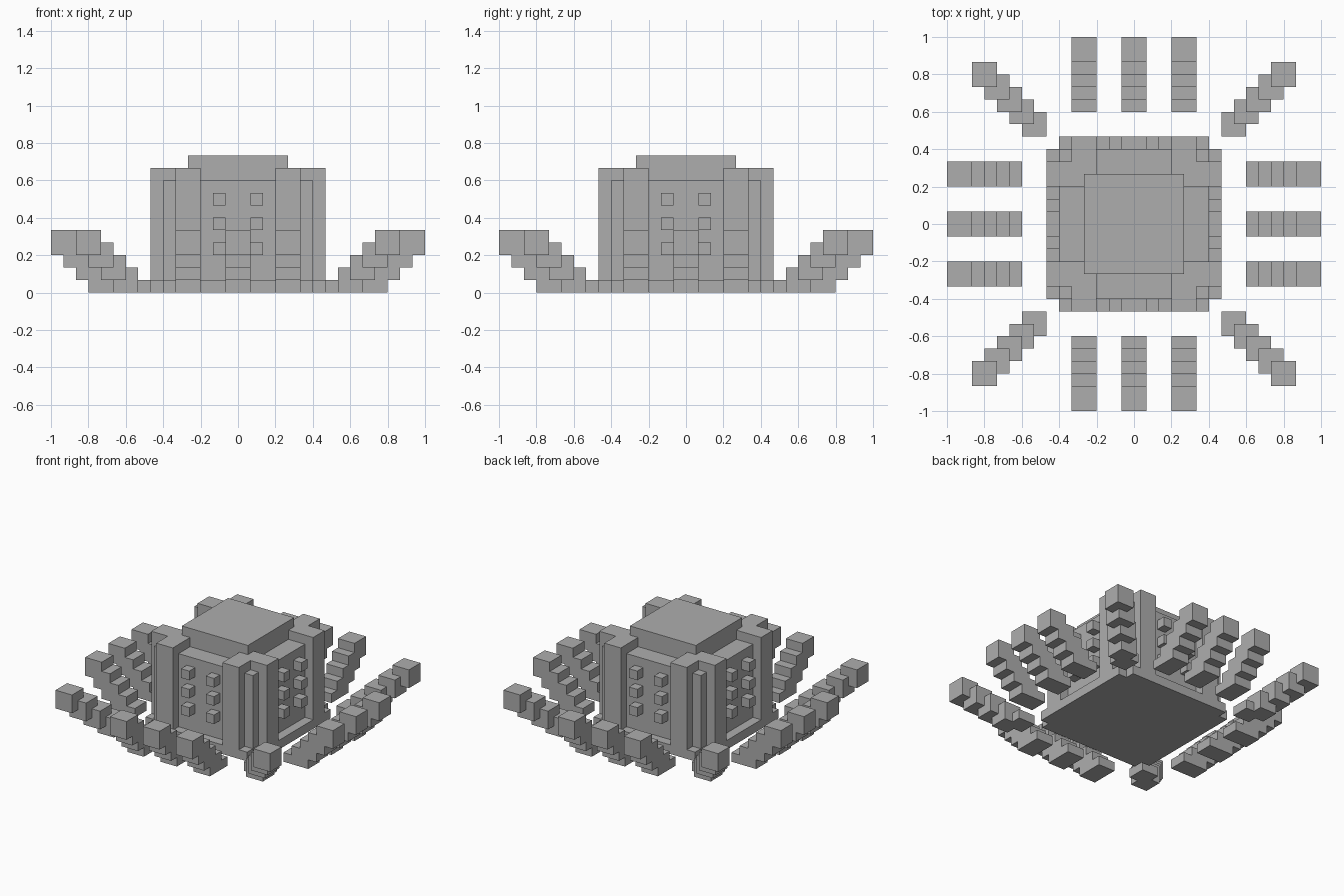
import bpy
import bmesh
from math import pi
from mathutils import Matrix, Vector

if "Cube" in bpy.data.objects:
    bpy.data.objects.remove(bpy.data.objects["Cube"], do_unlink=True)

U = 1 / 15  # one block of the building grid

grey = bpy.data.materials.new("stone_grey")
grey.use_nodes = True
colour = (0.42, 0.42, 0.42, 1)
grey.diffuse_color = colour
grey.node_tree.nodes["Principled BSDF"].inputs["Base Color"].default_value = colour


def add_prism(bm, profile, low, high, plane="xy"):
    """Extrude a flat profile between two levels, in grid blocks."""
    def place(a, b, c):
        return Vector((a, b, c) if plane == "xy" else (a, c, b))
    verts = [bm.verts.new(place(a, b, low)) for a, b in profile]
    face = bm.faces.new(verts)
    out = bmesh.ops.extrude_face_region(bm, geom=[face])
    moved = [g for g in out["geom"] if isinstance(g, bmesh.types.BMVert)]
    bmesh.ops.translate(bm, verts=moved, vec=place(0, 0, high - low))


def add_box(bm, x0, x1, y0, y1, z0, z1):
    add_prism(bm, [(x0, y0), (x1, y0), (x1, y1), (x0, y1)], z0, z1)


def finish(name, bm, turn=0):
    """Turn the part about the centre, scale it and make the object."""
    bmesh.ops.transform(bm, verts=bm.verts[:],
                        matrix=Matrix.Rotation(turn * pi / 2, 4, "Z") @ Matrix.Scale(U, 4))
    bmesh.ops.recalc_face_normals(bm, faces=bm.faces[:])
    mesh = bpy.data.meshes.new(name)
    bm.to_mesh(mesh)
    bm.free()
    mesh.materials.append(grey)
    bpy.context.collection.objects.link(bpy.data.objects.new(name, mesh))


# Base plate with notched corners
corner = [(7, 6), (6, 6), (6, 7)]
base_profile = []
for q in range(4):
    for a, b in corner:
        for _ in range(q):
            a, b = -b, a
        base_profile.append((a, b))
bm = bmesh.new()
add_prism(bm, base_profile, 0, 1)
finish("base_plate", bm)

# Main block and roof
bm = bmesh.new()
add_box(bm, -6, 6, -6, 6, 1, 9)
finish("main_block", bm)
bm = bmesh.new()
add_box(bm, -4, 4, -4, 4, 9, 11)
finish("roof", bm)

# Side profile of a stepped leg, rising outwards
leg_profile = [(9, 0), (12, 0)]
for s in range(3):
    leg_profile += [(12 + s, s + 1), (13 + s, s + 1)]
leg_profile.append((15, 5))
for s in range(4):
    leg_profile += [(13 - s, 5 - s), (13 - s, 4 - s)]
leg_profile.append((9, 1))

post_profile = [(3, 3), (7, 3), (7, 5), (5, 5), (5, 7), (3, 7)]

for side, turn in (("left", 0), ("back", 1), ("right", 2), ("front", 3)):
    # Corner post
    bm = bmesh.new()
    add_prism(bm, post_profile, 1, 10)
    finish("corner_post_" + side, bm, turn)

    # Two columns of studs on the wall
    bm = bmesh.new()
    for y in (-2, 1):
        for z in (3, 5, 7):
            add_box(bm, 6, 7, y, y + 1, z, z + 1)
    finish("wall_studs_" + side, bm, turn)

    # Three straight stepped legs
    for number, y in enumerate((-4, 0, 4), 1):
        bm = bmesh.new()
        add_prism(bm, leg_profile, y - 1, y + 1, "xz")
        finish(f"leg_{side}_{number}", bm, turn)

    # Diagonal leg of overlapping blocks
    bm = bmesh.new()
    for s in range(5):
        add_box(bm, 7 + s, 9 + s, 7 + s, 9 + s, max(s - 1, 0), s + 1)
    finish("diagonal_leg_" + side, bm, turn)
